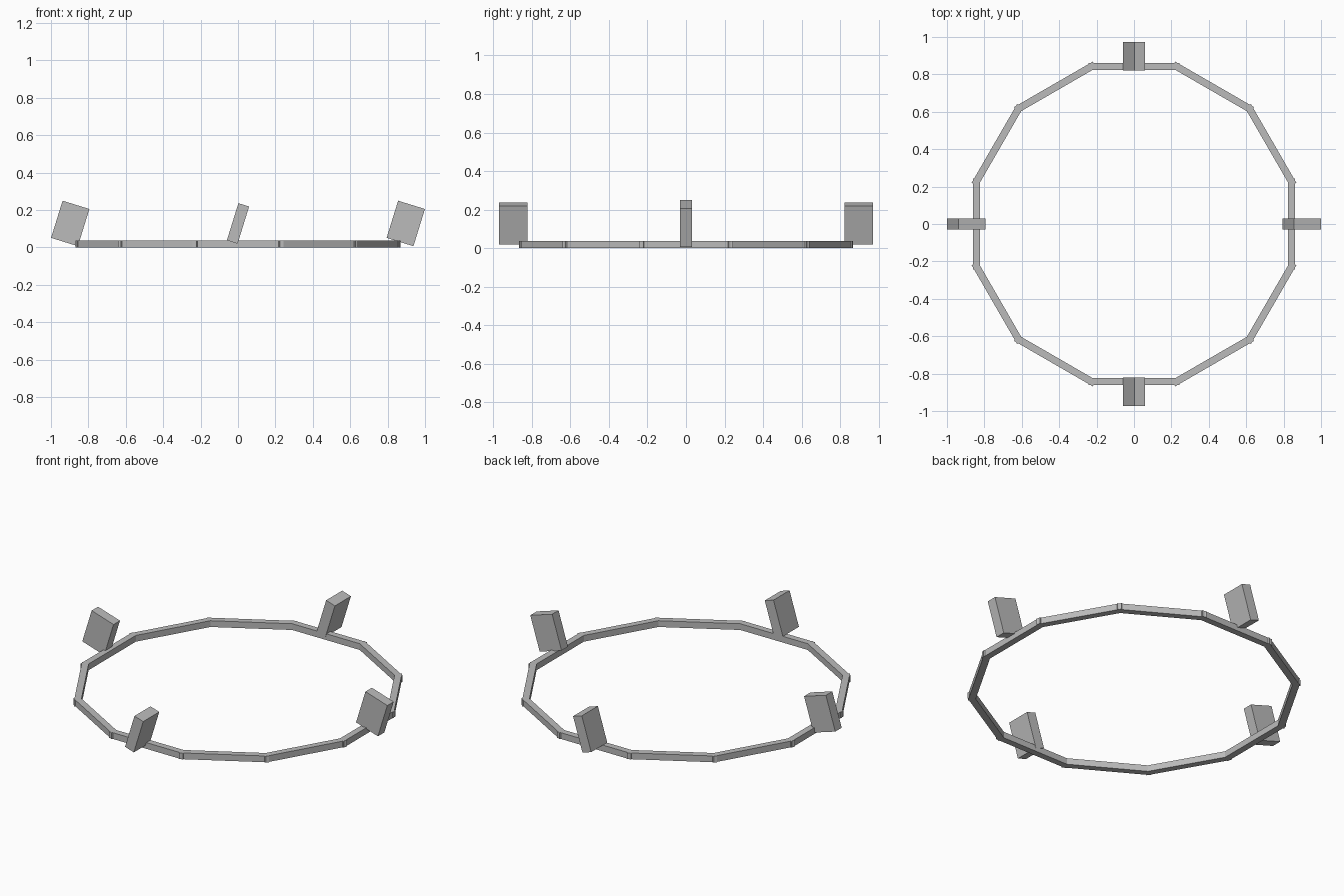
import bpy
import math
from mathutils import Matrix, Vector

# Remove the default cube
if "Cube" in bpy.data.objects:
    bpy.data.objects.remove(bpy.data.objects["Cube"], do_unlink=True)


def make_material(name, color):
    mat = bpy.data.materials.new(name)
    mat.use_nodes = True
    mat.diffuse_color = color
    mat.node_tree.nodes["Principled BSDF"].inputs["Base Color"].default_value = color
    return mat


grey = make_material("plain grey", (0.5, 0.5, 0.5, 1))


def make_box(name, size, location, rotation):
    bpy.ops.mesh.primitive_cube_add(size=1, location=location, rotation=rotation)
    box = bpy.context.object
    box.name = name
    box.data.transform(Matrix.Diagonal(Vector((*size, 1))))
    box.data.materials.append(grey)
    return box


# Ring of straight bars whose ends overlap slightly at the corners
SIDES = 12
RING_RADIUS = 0.843
BAR = (0.038, 0.486, 0.037)
for i in range(SIDES):
    a = math.tau * i / SIDES
    make_box(f"ring_bar_{i + 1}", BAR,
             (RING_RADIUS * math.cos(a), RING_RADIUS * math.sin(a), BAR[2] / 2),
             (0, 0, a))

# Four slabs on the ring, all leaning towards +x
TILT = math.radians(17.2)
SLAB_RADIUS, SLAB_HEIGHT = 0.897, 0.128
WIDE, THIN, TALL = 0.15, 0.06, 0.208
for name, x, y in (("left", 1, 0), ("back", 0, 1), ("right", -1, 0), ("front", 0, -1)):
    size = (WIDE, THIN, TALL) if x else (THIN, WIDE, TALL)
    make_box(f"{name}_slab", size,
             (x * SLAB_RADIUS, y * SLAB_RADIUS, SLAB_HEIGHT), (0, TILT, 0))
